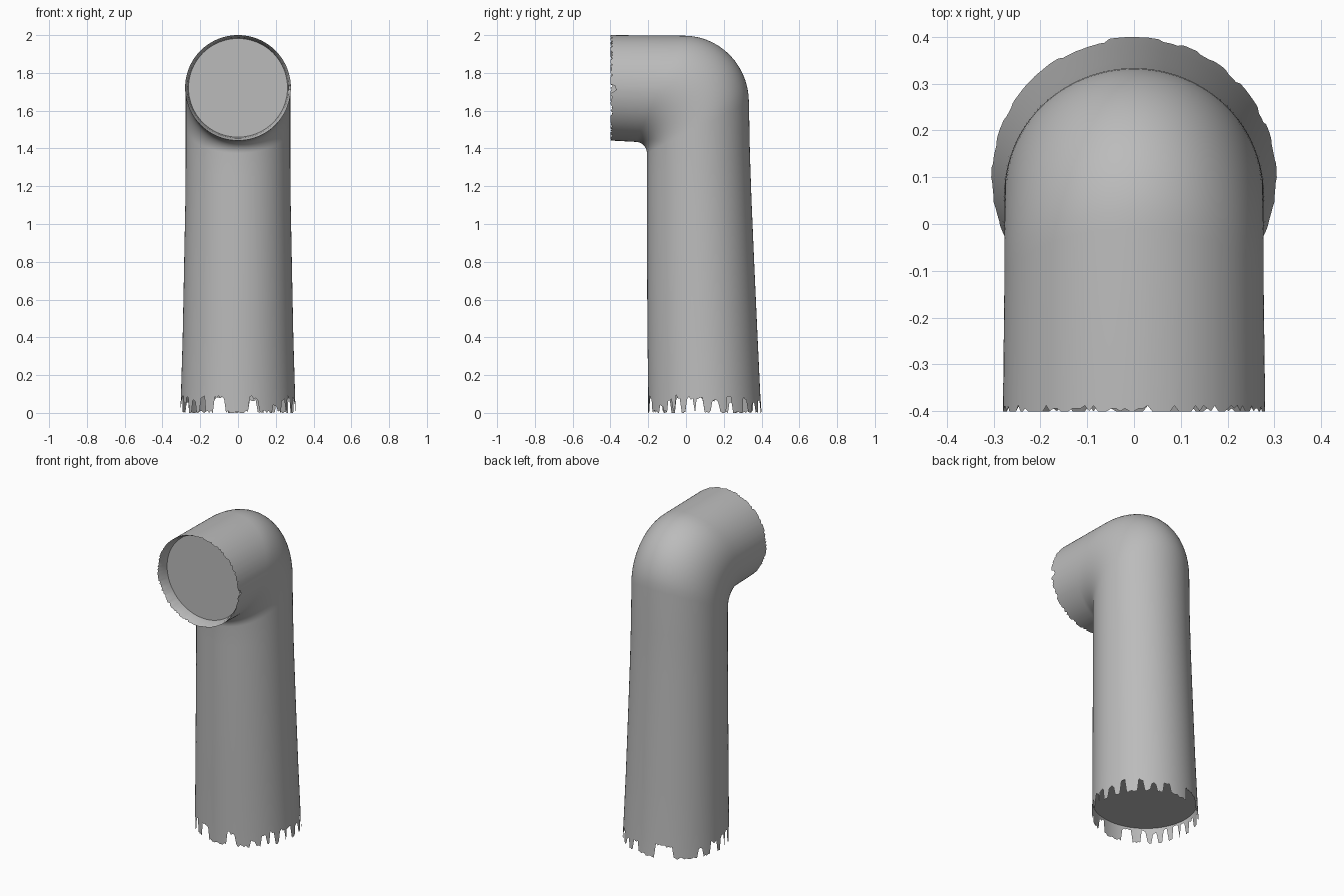
import bpy, bmesh, math, random
from mathutils import Vector

if "Cube" in bpy.data.objects:
    bpy.data.objects.remove(bpy.data.objects["Cube"])

random.seed(4)
N = 180  # points round the pipe

grey = bpy.data.materials.new("plain grey")
grey.diffuse_color = (0.5, 0.5, 0.5, 1)
grey.use_nodes = True
grey.node_tree.nodes["Principled BSDF"].inputs["Base Color"].default_value = grey.diffuse_color


def ring_points(inner, outer, half_width):
    """Ellipse between an inner and an outer (y, z) point of the pipe."""
    a, b = Vector((0, *inner)), Vector((0, *outer))
    mid, axis = (a + b) / 2, (b - a) / 2
    pts = []
    for i in range(N):
        t = 2 * math.pi * i / N
        pts.append(mid + axis * math.sin(t) + Vector((half_width * math.cos(t), 0, 0)))
    return pts


def skin(name, rings, cap=False):
    bm = bmesh.new()
    loops = [[bm.verts.new(p) for p in r] for r in rings]
    for a, b in zip(loops, loops[1:]):
        for i in range(N):
            j = (i + 1) % N
            bm.faces.new((a[i], a[j], b[j], b[i]))
    if cap:
        bm.faces.new(loops[-1])
    mesh = bpy.data.meshes.new(name)
    bm.to_mesh(mesh)
    bm.free()
    ob = bpy.data.objects.new(name, mesh)
    bpy.context.collection.objects.link(ob)
    mesh.materials.append(grey)
    bpy.ops.object.select_all(action='DESELECT')
    bpy.context.view_layer.objects.active = ob
    ob.select_set(True)
    bpy.ops.object.shade_smooth_by_angle(angle=math.radians(40))
    return ob


# Broken lower edge: (centre angle, half width, height) of each notch
notches = [(-128, 3, .09), (-109, 5, .09), (-74, 5, .09), (-50, 3, .05), (-38, 2, .08),
           (-28, 3, .095), (-15, 3, .09), (-5, 4, .09), (11, 4, .07), (26, 2, .09),
           (46, 3, .09), (60, 3, .06), (75, 3, .08), (104, 2, .09), (111, 3, .09), (118, 2, .08),
           (152, 2, .06), (170, 4, .08), (185, 4, .09), (195, 3, .09), (208, 3, .09), (220, 2, .07)]


def ragged(i):
    for centre, half, height in notches:
        d = abs((i * 360 / N - centre + 180) % 360 - 180)
        if d <= half:
            return height - random.uniform(0, .02)
    return random.choice((0, 0, .006, .012))


collar = ring_points((-.20, .1), (.393, .1), .302)
rim = ring_points((-.20, 0), (.40, 0), .305)
for i, p in enumerate(rim):
    h = ragged(i)
    p.z = h
    p.x += (collar[i].x - p.x) * h / .1
    p.y += (collar[i].y - p.y) * h / .1

# Upright length
rings = [rim, collar]
for z_in, z_out, y_in, y_out, w in [(.4, .4, -.204, .379, .293), (.75, .75, -.206, .363, .286),
                                    (1.1, 1.12, -.207, .347, .279), (1.25, 1.38, -.207, .338, .277)]:
    rings.append(ring_points((y_in, z_in), (y_out, z_out), w))

# Elbow: tight inner corner, wide outer arc
STEPS = 14
for k in range(STEPS + 1):
    t = math.pi / 2 * k / STEPS
    inner = (-.267 + .06 * math.cos(t), 1.375 + .06 * math.sin(t))
    outer = (-.01 + .343 * math.cos(t), 1.645 + .352 * math.sin(t))
    rings.append(ring_points(inner, outer, .277))

# Short front length with a slightly chipped mouth
mouth = ring_points((-.40, 1.442), (-.40, 2.0), .28)
for i, p in enumerate(mouth):
    p.y += random.choice((0, 0, 0, .006, .012))
    if i in (N - 2, N - 1, 0, 1):
        p.y += .02
rings.append(mouth)
skin("elbow_pipe", rings)

# Recessed front plate with its inner lip
skin("front_plate", [[p.copy() for p in mouth],
                     ring_points((-.37, 1.454), (-.37, 1.988), .268),
                     ring_points((-.33, 1.460), (-.33, 1.982), .262)], cap=True)

# Recessed plate closing the lower end
skin("base_plate", [[p.lerp(Vector((0, .0965, .1)), .002) for p in collar],
                    [p.lerp(Vector((0, .0965, .1)), .03) for p in collar]], cap=True)
